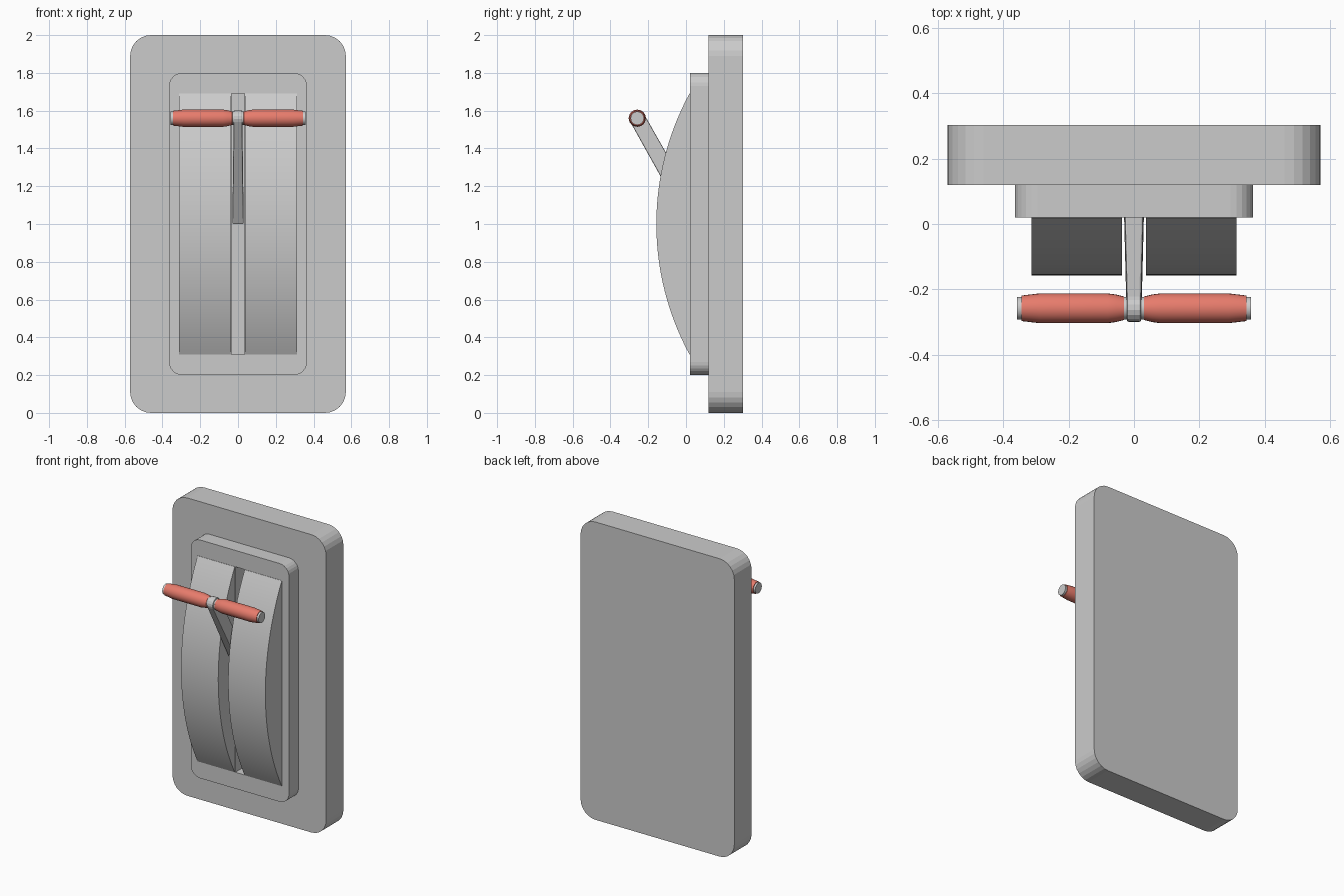
import bpy, bmesh, math
from mathutils import Vector

if "Cube" in bpy.data.objects:
    bpy.data.objects.remove(bpy.data.objects["Cube"])

red = bpy.data.materials.new("grip_red")
red.diffuse_color = (0.8, 0.2, 0.15, 1)
red.use_nodes = True
red.node_tree.nodes["Principled BSDF"].inputs["Base Color"].default_value = red.diffuse_color


def make(name, bm, smooth=False, mat=None):
    bmesh.ops.recalc_face_normals(bm, faces=bm.faces)
    me = bpy.data.meshes.new(name)
    bm.to_mesh(me)
    bm.free()
    ob = bpy.data.objects.new(name, me)
    bpy.context.collection.objects.link(ob)
    if mat:
        me.materials.append(mat)
    if smooth:
        bpy.ops.object.select_all(action='DESELECT')
        ob.select_set(True)
        bpy.context.view_layer.objects.active = ob
        bpy.ops.object.shade_smooth_by_angle(angle=math.radians(30))
    return ob


def prism(name, start, end, smooth=False):
    """Solid between two matching outlines."""
    bm = bmesh.new()
    a = [bm.verts.new(p) for p in start]
    b = [bm.verts.new(p) for p in end]
    n = len(a)
    bm.faces.new(a)
    bm.faces.new(b[::-1])
    for i in range(n):
        bm.faces.new((a[i], a[(i + 1) % n], b[(i + 1) % n], b[i]))
    return make(name, bm, smooth)


def plate(name, hx, z0, z1, r, y0, y1, seg=6):
    pts = []
    for k, (cx, cz) in enumerate([(hx - r, z1 - r), (r - hx, z1 - r),
                                  (r - hx, z0 + r), (hx - r, z0 + r)]):
        for i in range(seg + 1):
            t = math.pi / 2 * (k + i / seg)
            pts.append((cx + r * math.cos(t), cz + r * math.sin(t)))
    return prism(name, [(x, y0, z) for x, z in pts], [(x, y1, z) for x, z in pts])


def lathe_x(name, profile, cy, cz, seg=24, mat=None):
    """Turned part along x from (x, radius) pairs."""
    bm = bmesh.new()
    rings = [[bm.verts.new((x, cy + r * math.cos(2 * math.pi * i / seg),
                            cz + r * math.sin(2 * math.pi * i / seg)))
              for i in range(seg)] for x, r in profile]
    for a, b in zip(rings, rings[1:]):
        for i in range(seg):
            j = (i + 1) % seg
            bm.faces.new((a[i], a[j], b[j], b[i]))
    bm.faces.new(rings[0])
    bm.faces.new(rings[-1])
    return make(name, bm, True, mat)


# Back plate and raised inner plate
plate("back_plate", 0.571, 0, 2, 0.11, 0.12, 0.303)
inner = plate("inner_plate", 0.365, 0.2, 1.8, 0.07, 0.02, 0.12)

# Slot through the inner plate
bm = bmesh.new()
bmesh.ops.create_cube(bm, size=1)
bmesh.ops.scale(bm, vec=(0.068, 0.4, 1.38), verts=bm.verts)
bmesh.ops.translate(bm, vec=(0, 0.05, 1), verts=bm.verts)
cutter = make("slot_cutter", bm)
cutter.hide_render = True
cutter.hide_set(True)
mod = inner.modifiers.new("slot", 'BOOLEAN')
mod.operation = 'DIFFERENCE'
mod.solver = 'EXACT'
mod.object = cutter

# Curved guide cheeks either side of the slot
R, cy = 1.448, 1.291
half = math.asin(0.69 / R)
arc = [(cy - R * math.cos(t), 1 + R * math.sin(t))
       for t in (half * (i / 16 - 1) for i in range(33))]
arc = [(0.04, 0.31)] + arc + [(0.04, 1.69)]
for side, s in (("left", -1), ("right", 1)):
    prism("guide_cheek_" + side, [(s * 0.037, y, z) for y, z in arc],
          [(s * 0.313, y, z) for y, z in arc], True)

# Lever arm: tapered bar with a rounded tip
tip = Vector((-0.258, 1.56))
d = Vector((0.49, -0.87)).normalized()
n = Vector((-d.y, d.x))
side_pts = [tip + 0.62 * d - 0.045 * n]
for i in range(9):
    t = -math.pi / 2 + math.pi * i / 8
    side_pts.append(tip + 0.042 * (math.sin(t) * n - math.cos(t) * d))
side_pts.append(tip + 0.62 * d + 0.045 * n)


def width(p):
    return 0.022 + 0.008 * max(0, (p - tip).dot(d)) / 0.62


arm = prism("lever_arm", [(-width(p), p.x, p.y) for p in side_pts],
            [(width(p), p.x, p.y) for p in side_pts])
bev = arm.modifiers.new("soft_edges", 'BEVEL')
bev.width = 0.006
bev.segments = 2
bev.limit_method = 'ANGLE'
bev.angle_limit = math.radians(40)

# Cross bar with a red grip on each side
lathe_x("cross_bar", [(-0.358, 0.035), (0.358, 0.035)], tip.x, tip.y)
grip = [(0.026, 0.03), (0.031, 0.036), (0.055, 0.042), (0.08, 0.0455),
        (0.29, 0.0455), (0.345, 0.039)]
for side, s in (("left", -1), ("right", 1)):
    lathe_x("grip_" + side, [(s * x, r) for x, r in grip], tip.x, tip.y, mat=red)
